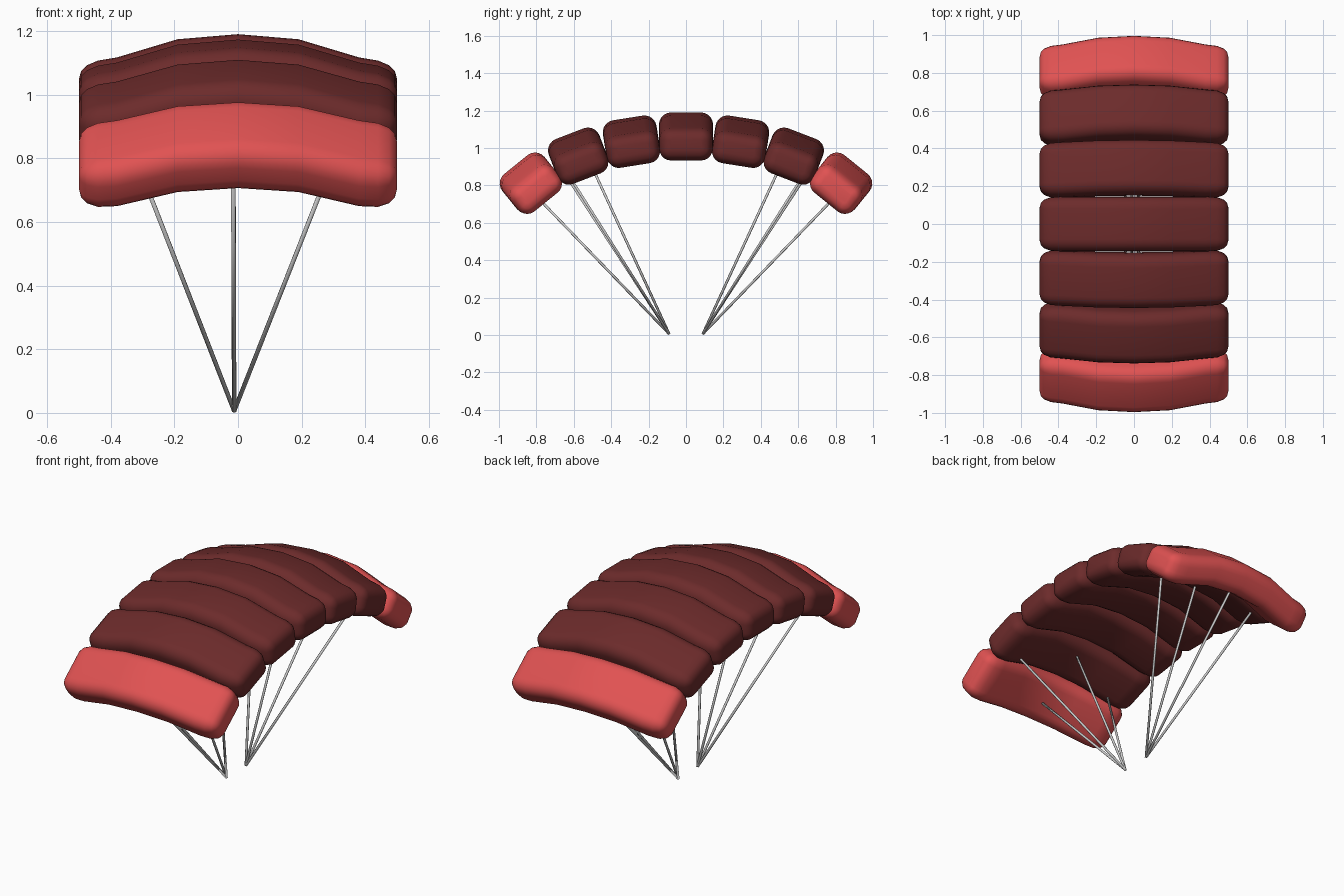
import bpy, bmesh, math
from mathutils import Vector, Matrix

if "Cube" in bpy.data.objects:
    bpy.data.objects.remove(bpy.data.objects["Cube"])


def material(name, rgb):
    m = bpy.data.materials.new(name)
    m.diffuse_color = (*rgb, 1)
    m.use_nodes = True
    m.node_tree.nodes["Principled BSDF"].inputs["Base Color"].default_value = m.diffuse_color
    return m


DARK = material("dark_red", (0.15, 0.024, 0.024))
LIGHT = material("light_red", (0.75, 0.085, 0.085))

WIDTH, THICK, RADIUS = 0.29, 0.18, 0.065
# half-span stations: x, inset of the section, downward drop of the arch
HALF = [(0.0, 0.0, 0.0), (0.19, 0.0, 0.016), (0.38, 0.0, 0.073), (0.44, 0.003, 0.08),
        (0.475, 0.016, 0.082), (0.493, 0.034, 0.082), (0.5, 0.06, 0.082)]
STATIONS = [(-x, i, d) for x, i, d in reversed(HALF[1:])] + HALF


def section(inset):
    """Rounded rectangle in the local y-z plane."""
    r = max(RADIUS - inset, 0.012)
    hw, hh = WIDTH / 2 - inset - r, THICK / 2 - inset - r
    pts = []
    for k, (sy, sz) in enumerate([(1, 1), (-1, 1), (-1, -1), (1, -1)]):
        for j in range(6):
            a = math.pi / 2 * (k + j / 5)
            pts.append((sy * hw + r * math.cos(a), sz * hh + r * math.sin(a)))
    return pts


def finish(bm, name, mat=None):
    bmesh.ops.recalc_face_normals(bm, faces=bm.faces)
    me = bpy.data.meshes.new(name)
    bm.to_mesh(me)
    bm.free()
    for p in me.polygons:
        p.use_smooth = True
    if mat:
        me.materials.append(mat)
    ob = bpy.data.objects.new(name, me)
    bpy.context.collection.objects.link(ob)
    return ob


def cell(name, y, z, angle, mat):
    """Inflated canopy cell: rounded section lofted along an arch."""
    bm = bmesh.new()
    rings = [[bm.verts.new((x, py, pz + 0.04 - drop)) for py, pz in section(inset)]
             for x, inset, drop in STATIONS]
    n = len(rings[0])
    for a, b in zip(rings, rings[1:]):
        for i in range(n):
            bm.faces.new((a[i], a[(i + 1) % n], b[(i + 1) % n], b[i]))
    bm.faces.new(rings[0])
    bm.faces.new(rings[-1])
    ob = finish(bm, name, mat)
    ob.location = (0, y, z)
    ob.rotation_euler.x = -math.radians(angle)


def line(name, start, end, radius=0.007):
    a, b = Vector(start), Vector(end)
    bm = bmesh.new()
    rot = (b - a).to_track_quat('Z', 'Y').to_matrix().to_4x4()
    bmesh.ops.create_cone(bm, cap_ends=True, segments=8, radius1=radius, radius2=radius,
                          depth=(b - a).length,
                          matrix=Matrix.Translation((a + b) / 2) @ rot)
    finish(bm, name)


# canopy cells
cell("canopy_cell_centre", 0, 1.06, 0, DARK)
for s, side in ((1, "back"), (-1, "front")):
    cell(f"canopy_cell_inner_{side}", s * 0.291, 1.032, s * 9, DARK)
    cell(f"canopy_cell_outer_{side}", s * 0.575, 0.955, s * 21, DARK)
    cell(f"canopy_tip_{side}", s * 0.828, 0.81, s * 39, LIGHT)

    # suspension lines converging at one point per side
    ends = [(-0.015, 0.52, 0.937), (-0.015, 0.827, 0.77),
            (-0.335, 0.63, 0.835), (0.315, 0.615, 0.835)]
    for i, (x, y, z) in enumerate(ends):
        line(f"suspension_line_{side}_{i + 1}", (-0.012, s * 0.09, 0.006), (x, s * y, z))
